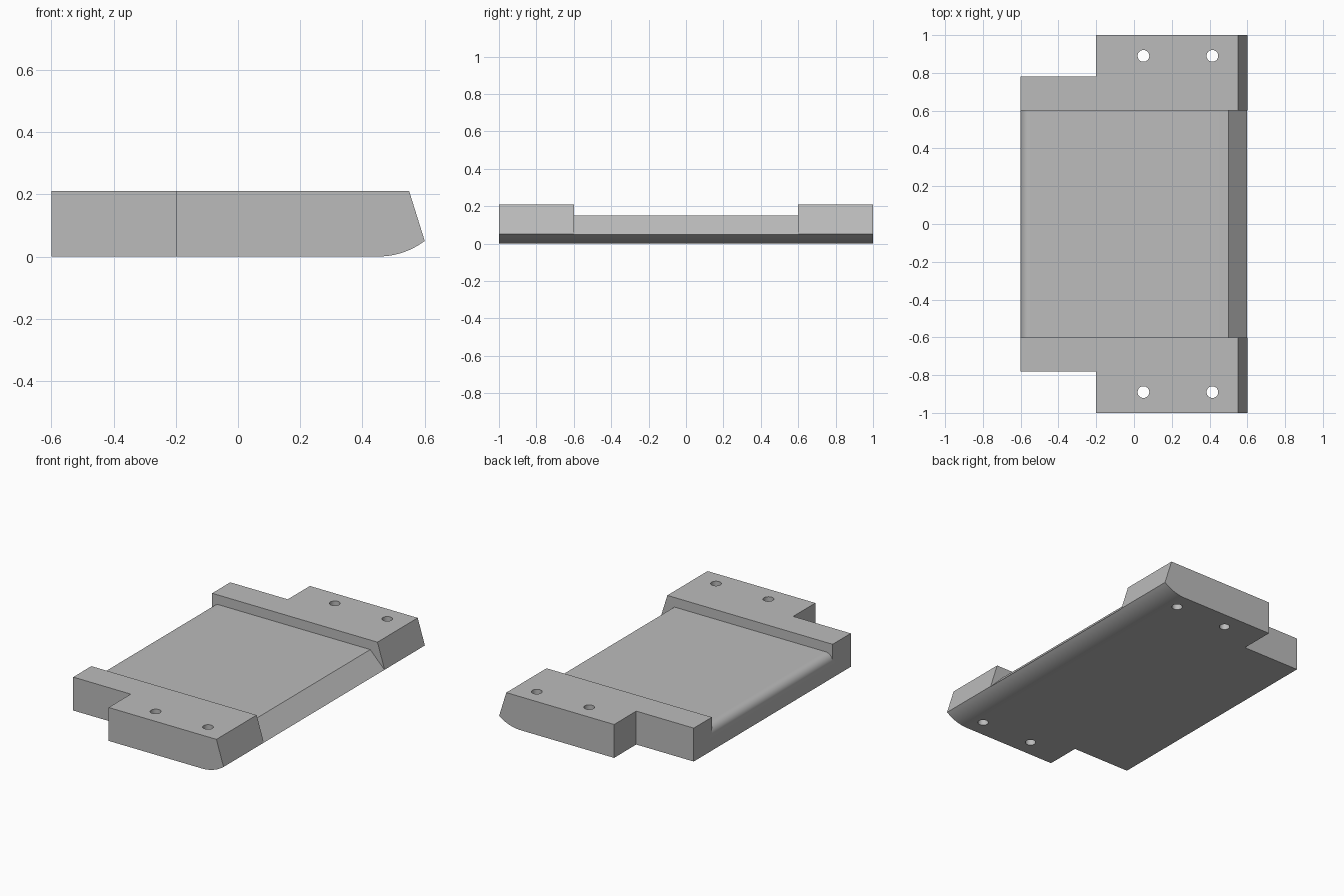
import bpy, bmesh, math
from mathutils import Vector

cube = bpy.data.objects.get("Cube")
if cube:
    bpy.data.objects.remove(cube)

grey = bpy.data.materials.new("plain grey")
grey.use_nodes = True
colour = (0.5, 0.5, 0.5, 1)
grey.diffuse_color = colour
grey.node_tree.nodes["Principled BSDF"].inputs["Base Color"].default_value = colour


def arc(cx, cz, r, start, end, steps):
    """Points on a circle in the x-z plane, angles in degrees."""
    angles = [math.radians(start + (end - start) * i / steps) for i in range(steps + 1)]
    return [(cx + r * math.cos(a), cz + r * math.sin(a)) for a in angles]


def extrude(name, points, direction, place):
    """Closed prism: place maps a 2D point to 3D, direction is the extrusion."""
    bm = bmesh.new()
    face = bm.faces.new([bm.verts.new(place(*p)) for p in points])
    result = bmesh.ops.extrude_face_region(bm, geom=[face])
    verts = [g for g in result["geom"] if isinstance(g, bmesh.types.BMVert)]
    bmesh.ops.translate(bm, verts=verts, vec=Vector(direction))
    bmesh.ops.recalc_face_normals(bm, faces=bm.faces[:])
    mesh = bpy.data.meshes.new(name)
    bm.to_mesh(mesh)
    bm.free()
    mesh.materials.append(grey)
    obj = bpy.data.objects.new(name, mesh)
    bpy.context.collection.objects.link(obj)
    return obj


def across(name, points, half):
    return extrude(name, points, (0, 2 * half, 0), lambda x, z: (x, -half, z))


def upright(name, points):
    return extrude(name, points, (0, 0, 0.5), lambda x, y: (x, y, -0.1))


# Body: side profile with a curved lower lip and a sloping end
profile = [(-0.6, 0)] + arc(0.45, 0.25, 0.25, -90, -53.13, 12) + [(0.55, 0.21), (-0.6, 0.21)]
body = across("plate_body", profile, 1)

# Channel between the end blocks, leaving a rounded rear edge and a ramp
channel = [(-0.7, 0.1)] + arc(-0.55, 0.1, 0.05, 180, 90, 10)
channel += [(0.5, 0.15), (0.6, 0.048), (0.7, -0.054), (0.7, 0.4), (-0.7, 0.4)]
cutters = [across("channel_cutter", channel, 0.6)]

# Corner notches and bolt holes at both ends
for side in (-1, 1):
    cutters.append(upright("notch_cutter", [(-0.8, side * 0.78), (-0.2, side * 0.78),
                                            (-0.2, side * 1.2), (-0.8, side * 1.2)]))
    for x in (0.05, 0.415):
        cutters.append(upright("hole_cutter", arc(x, side * 0.89, 0.031, 0, 348.75, 31)))

for cutter in cutters:
    cutter.hide_render = True
    mod = body.modifiers.new("cut", "BOOLEAN")
    mod.operation = "DIFFERENCE"
    mod.solver = "EXACT"
    mod.object = cutter

# Bake the cuts and remove the cutters
bpy.context.view_layer.update()
cut_mesh = bpy.data.meshes.new_from_object(body.evaluated_get(bpy.context.evaluated_depsgraph_get()))
body.modifiers.clear()
body.data = cut_mesh
for cutter in cutters:
    bpy.data.objects.remove(cutter)

bpy.ops.object.select_all(action="DESELECT")
body.select_set(True)
bpy.context.view_layer.objects.active = body
bpy.ops.object.shade_smooth_by_angle(angle=math.radians(25))
